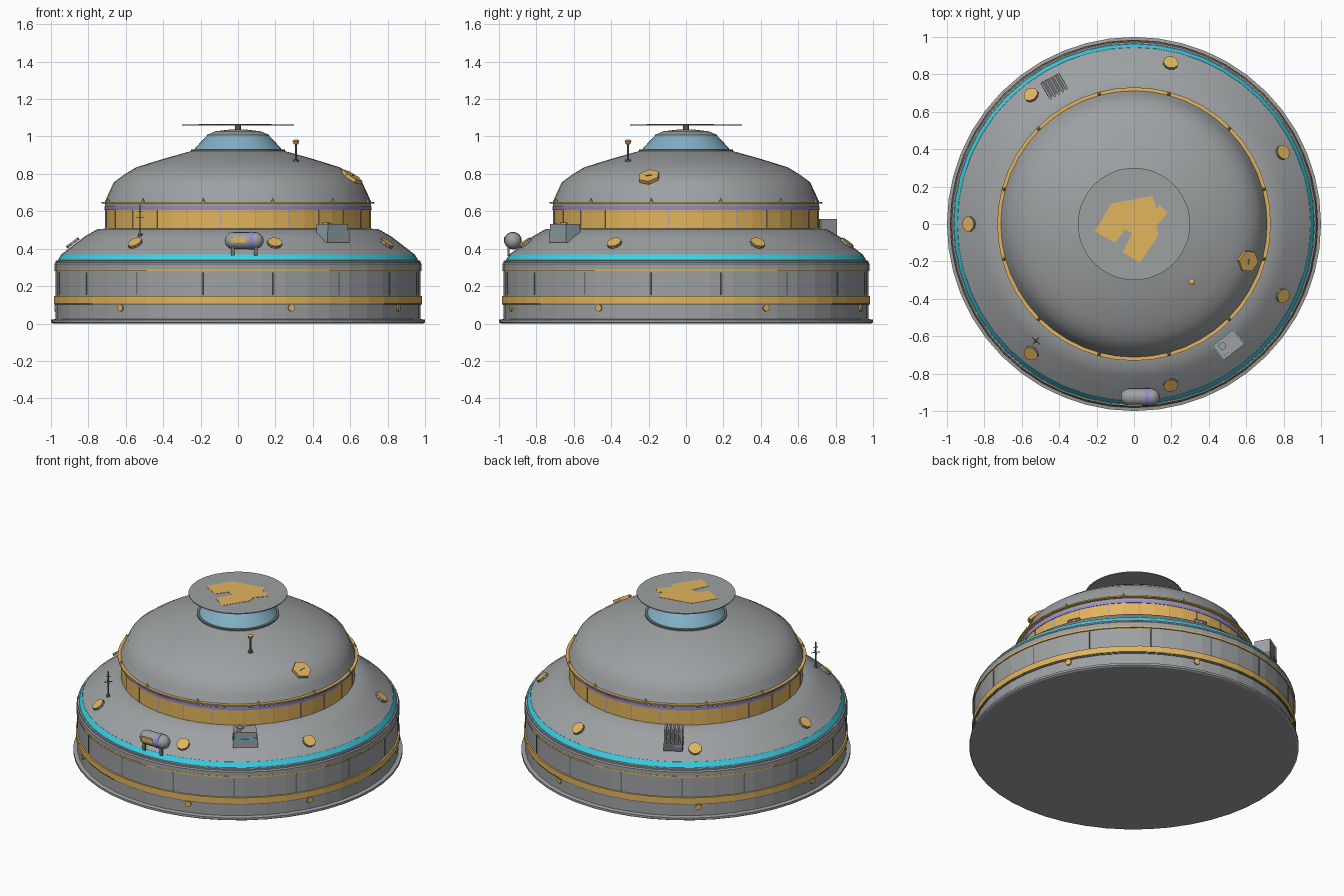
import bpy, bmesh, math
from mathutils import Matrix, Vector

cube = bpy.data.objects.get("Cube")
if cube:
    bpy.data.objects.remove(cube, do_unlink=True)


def material(name, r, g, b):
    m = bpy.data.materials.new(name)
    m.use_nodes = True
    m.diffuse_color = (r, g, b, 1)
    m.node_tree.nodes["Principled BSDF"].inputs["Base Color"].default_value = (r, g, b, 1)
    return m


GREY = material("hull grey", .34, .355, .365)
STEEL = material("dark steel", .16, .17, .18)
GOLD = material("gold", .76, .46, .11)
CYAN = material("glow cyan", .06, .76, .95)
GLASS = material("sky glass", .22, .43, .54)
VIOLET = material("violet", .3, .25, .66)


def finish(bm, name, mat, smooth=0, matrix=None):
    bmesh.ops.recalc_face_normals(bm, faces=bm.faces)
    me = bpy.data.meshes.new(name)
    bm.to_mesh(me)
    bm.free()
    ob = bpy.data.objects.new(name, me)
    bpy.context.collection.objects.link(ob)
    me.materials.append(mat)
    if matrix:
        ob.matrix_world = matrix
    if smooth:
        bpy.ops.object.select_all(action='DESELECT')
        ob.select_set(True)
        bpy.context.view_layer.objects.active = ob
        bpy.ops.object.shade_smooth_by_angle(angle=math.radians(smooth))


def lathe(name, profile, mat, smooth=0, sides=48, closed=False, matrix=None):
    """Spin (radius, height) points round z; closed makes a ring."""
    bm = bmesh.new()
    rings = []
    for r, z in profile:
        if r == 0:
            rings.append([bm.verts.new((0, 0, z))] * sides)
        else:
            rings.append([bm.verts.new((r * math.cos(math.tau * i / sides),
                                        r * math.sin(math.tau * i / sides), z))
                          for i in range(sides)])
    pairs = list(zip(rings, rings[1:]))
    if closed:
        pairs.append((rings[-1], rings[0]))
    for a, b in pairs:
        for i in range(sides):
            j = (i + 1) % sides
            bm.faces.new(list(dict.fromkeys((a[i], a[j], b[j], b[i]))))
    finish(bm, name, mat, smooth, matrix)


def band(name, r0, r1, z0, z1, mat, smooth=0):
    lathe(name, [(r0, z0), (r1, z0), (r1, z1), (r0, z1)], mat, smooth, closed=True)


def at(azimuth, r, z, tilt=0):
    """Local x points outward, local z leans outward by tilt."""
    return (Matrix.Rotation(math.radians(azimuth), 4, 'Z') @ Matrix.Translation((r, 0, z))
            @ Matrix.Rotation(math.radians(tilt), 4, 'Y'))


def box(name, size, mat, matrix, offset=(0, 0, 0)):
    bm = bmesh.new()
    bmesh.ops.create_cube(bm, size=1)
    for v in bm.verts:
        v.co = Vector(c * s for c, s in zip(v.co, size)) + Vector(offset)
    finish(bm, name, mat, 0, matrix)


def rod(name, r, length, mat, matrix, sides=10, top=None):
    """Upright cylinder, cone or taper from radius r to top."""
    top = r if top is None else top
    profile = [(0, 0), (r, 0), (0, length)] if top == 0 else [(0, 0), (r, 0), (top, length), (0, length)]
    lathe(name, profile, mat, 0, sides, matrix=matrix)


# Lower drum
lathe("base_flange", [(0, 0), (.99, 0), (1, .006), (1, .02), (.97, .025)], GREY)
lathe("lower_wall", [(.975, .02), (.975, .335), (.94, .342)], GREY)
band("lower_gold_band", .965, .985, .108, .148, GOLD)
band("lower_band_trim", .965, .98, .1, .108, STEEL)
band("upper_gold_trim", .965, .982, .28, .29, GOLD)
lathe("wall_cornice", [(.96, .29), (.981, .29), (.981, .318), (.966, .338), (.94, .34)], GREY)
lathe("glow_ring", [(.93, .339), (.963, .339), (.945, .37), (.93, .37)], CYAN, 30, closed=True)
for i in range(16):
    box("wall_seam", (.01, .009, .12), STEEL, at(i * 22.5 + 11.25, .971, .213))

# Sloping roof
lathe("lower_roof", [(.945, .369), (.905, .4), (.82, .465), (.75, .505), (.69, .508)], GREY, 50)

# Upper drum
lathe("gold_drum", [(.71, .5), (.71, .608)], GOLD)
band("violet_stripe", .69, .713, .607, .625, VIOLET, 30)
lathe("drum_collar", [(.71, .62), (.71, .65)], GREY)
band("dome_gold_ring", .69, .731, .641, .649, GOLD, 30)
for i in range(24):
    box("drum_seam", (.006, .003, .1), VIOLET, at(i * 15 + 7.5, .7085, .556))
for i in range(12):
    rod("ring_finial", .011, .026, GOLD, at(i * 30 + 15, .719, .648), 6, 0)

# Dome, lantern and landing pad
lathe("dome", [(.712, .65), (.692, .695), (.664, .755), (.61, .795), (.545, .835),
               (.4, .88), (.25, .922), (.2, .93)], GREY, 50)
band("lantern_ring", .2, .25, .92, .931, STEEL, 30)
lathe("lantern_glass", [(.235, .93), (.203, .966), (.165, 1.004)], GLASS, 40)
lathe("lantern_cap", [(.168, 1.002), (.165, 1.009), (.12, 1.028), (.05, 1.036), (0, 1.036)], GREY, 40)
rod("pad_hub", .016, .035, STEEL, at(0, 0, 1.027))
lathe("landing_pad", [(0, 1.058), (.3, 1.058), (.3, 1.064), (0, 1.064)], GREY)
outline = [(-.21, -.04), (-.12, .11), (.1, .15), (.12, .08), (.14, .1), (.18, .06), (.12, -.01),
           (.13, -.06), (.03, -.21), (-.06, -.15), (-.01, -.05), (-.05, -.03), (-.1, -.1)]
bm = bmesh.new()
bottom = bm.faces.new([bm.verts.new((x, y, 1.063)) for x, y in outline])
grown = bmesh.ops.extrude_face_region(bm, geom=[bottom])["geom"]
bmesh.ops.translate(bm, vec=(0, 0, .003), verts=[v for v in grown if isinstance(v, bmesh.types.BMVert)])
finish(bm, "pad_marking", GOLD)

# Round lamps on the roof and small ones in the base wall
for i in range(7):
    place = at(180 + i * 360 / 7, .879, .425, 37)
    rod("roof_lamp_rim", .041, .011, GREY, place)
    rod("roof_lamp", .039, .015, GOLD, place)
for a in (17, 61.5, 116, 163, 219.5, 267, 320):
    rod("base_lamp", .019, .016, GOLD, at(a - 90, .966, .083, 90), 8)

# Hexagonal hatch on the dome
hatch = at(-18, .635, .775, 33) @ Matrix.Rotation(math.radians(12), 4, 'Z')
rod("dome_hatch", .06, .02, GOLD, hatch, 6)
box("hatch_handle", (.005, .035, .004), STEEL, hatch, (0, 0, .021))

# Lamp post on the dome
post = at(-45, .438, .865)
rod("post_foot", .016, .012, STEEL, post)
rod("post_mast", .006, .105, STEEL, post, 6)
rod("post_lamp", .011, .02, GOLD, post @ Matrix.Translation((0, 0, .092)), 8, .018)
rod("post_cap", .018, .007, GOLD, post @ Matrix.Translation((0, 0, .112)), 8, .006)

# Storage tank at the front
tank = Matrix.Translation((.033, -.925, .443))
along = tank @ Matrix.Rotation(math.pi / 2, 4, 'Y')
R, half = .045, .104
caps = [(R * math.sin(t * math.pi / 10), R * math.cos(t * math.pi / 10)) for t in range(6)]
profile = [(r, half - R + z) for r, z in caps]
lathe("tank_body", profile + [(r, -z) for r, z in reversed(profile)], GREY, 40, 20, matrix=along)
lathe("tank_stripe", [(R, .025), (R + .002, .025), (R + .002, .05), (R, .05)], VIOLET, 30, 20,
      closed=True, matrix=along)
box("tank_plate", (.08, .008, .03), GOLD, tank, (-.03, -.043, .005))
for x in (-.062, .062):
    for y in (-.024, .024):
        box("tank_leg", (.018, .012, .075), STEEL, tank, (x, y, -.045))

# Equipment box
unit = at(-52, .82, .47)
box("equipment_base", (.105, .15, .055), GREY, unit, (0, 0, -.01))
box("equipment_strip", (.1, .142, .01), CYAN, unit, (0, 0, .02))
box("equipment_top", (.097, .138, .038), GREY, unit, (0, 0, .042))
rod("equipment_fan", .02, .01, GREY, unit @ Matrix.Translation((-.015, -.03, .06)), 12)
for y in (-.05, -.03):
    rod("equipment_knob", .005, .005, STEEL, unit @ Matrix.Translation((.03, y, .06)), 6)

# Finned radiator at the back
radiator = at(120, .85, .48)
box("radiator_base", (.1, .115, .05), STEEL, radiator, (0, 0, -.035))
box("radiator_light", (.006, .045, .02), VIOLET, radiator, (.05, .03, -.022))
for i in range(5):
    box("radiator_fin", (.1, .012, .09), GREY, radiator, (0, (i - 2) * .025, .033))

# Aerial on the roof
aerial = at(-130, .815, .465)
rod("aerial_foot", .012, .015, STEEL, aerial, 8)
rod("aerial_mast", .0035, .17, STEEL, aerial, 6)
for z, w in ((.1, .055), (.135, .03)):
    box("aerial_bar", (w, .004, .004), STEEL, aerial, (0, 0, z))
    box("aerial_cross_bar", (.004, w, .004), STEEL, aerial, (0, 0, z))
